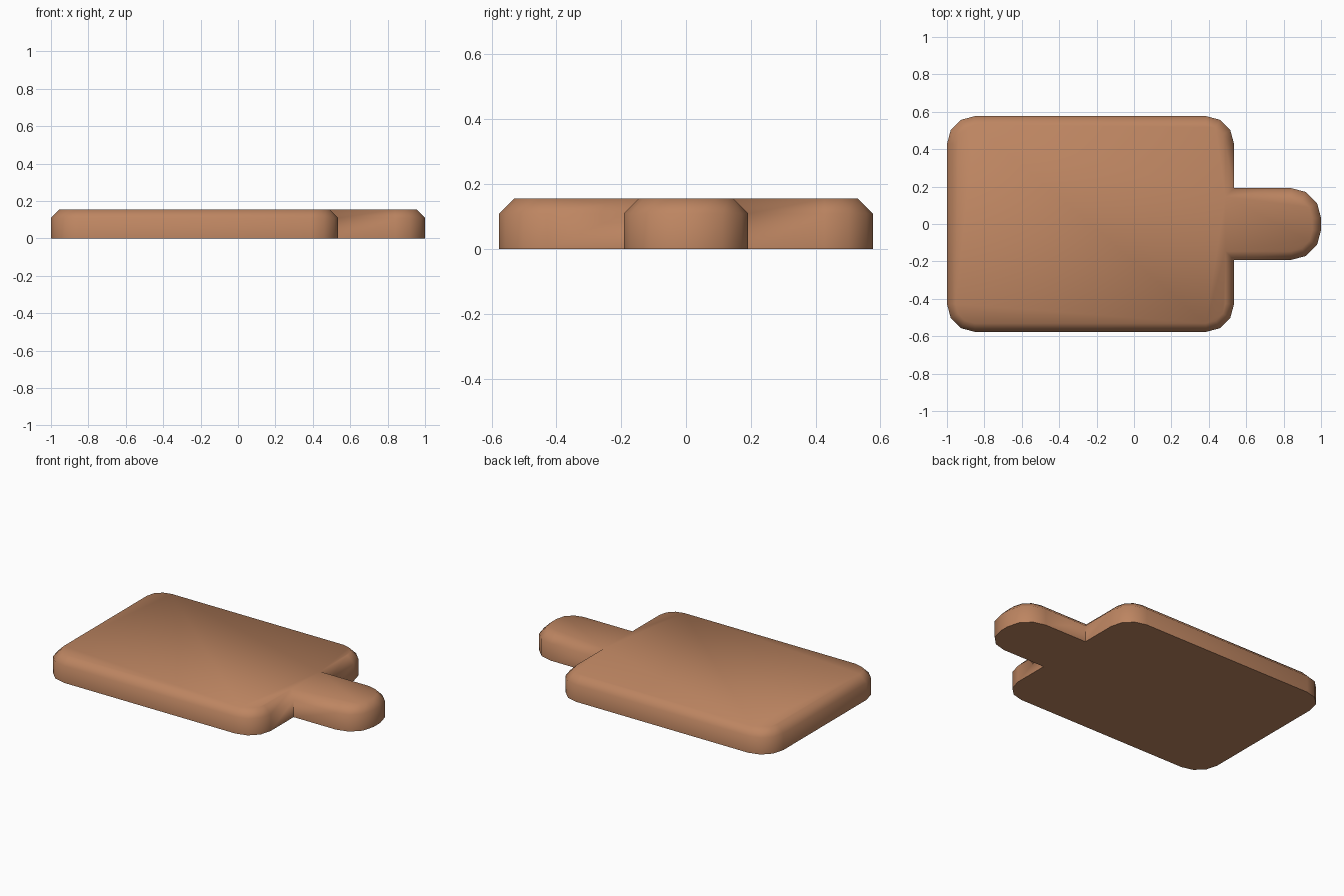
import bpy, bmesh, math

if "Cube" in bpy.data.objects:
    bpy.data.objects.remove(bpy.data.objects["Cube"])

HEIGHT, CHAMFER = 0.155, 0.046
BODY_X0, BODY_X1, BODY_Y = -1.0, 0.535, 0.577
GRIP_X, GRIP_Y = 1.0, 0.192


def arc(cx, cy, r, start):
    """Quarter corner in three straight segments."""
    return [(cx + r * math.cos(math.radians(start + 30 * i)),
             cy + r * math.sin(math.radians(start + 30 * i))) for i in range(4)]


def outline(d):
    """Board-with-handle outline, moved inward by d."""
    rb, rg = 0.15, 0.16
    half = arc(GRIP_X - rg, GRIP_Y - rg, rg - d, 0)        # rounded handle end
    half.append((BODY_X1 - d, GRIP_Y - d))                 # inner neck corner
    half += arc(BODY_X1 - rb, BODY_Y - rb, rb - d, 0)      # body corners
    half += arc(BODY_X0 + rb, BODY_Y - rb, rb - d, 90)
    return half + [(x, -y) for x, y in reversed(half)]


# Board: flat bottom, straight wall, chamfered top edge
bm = bmesh.new()
rings = [[bm.verts.new((x, y, z)) for x, y in outline(d)]
         for d, z in ((0, 0), (0, HEIGHT - CHAMFER), (CHAMFER, HEIGHT))]
n = len(rings[0])
for low, high in zip(rings, rings[1:]):
    for i in range(n):
        j = (i + 1) % n
        bm.faces.new((low[i], low[j], high[j], high[i]))
bm.faces.new(rings[-1])
bm.faces.new(rings[0][::-1])
bmesh.ops.recalc_face_normals(bm, faces=bm.faces)
mesh = bpy.data.meshes.new("cutting_board")
bm.to_mesh(mesh)
bm.free()

board = bpy.data.objects.new("cutting_board", mesh)
bpy.context.collection.objects.link(board)

# Wood colour
wood = bpy.data.materials.new("warm wood brown")
wood.diffuse_color = (0.51, 0.235, 0.12, 1)
wood.use_nodes = True
wood.node_tree.nodes["Principled BSDF"].inputs["Base Color"].default_value = wood.diffuse_color
mesh.materials.append(wood)

# Soft chamfer, crisp bottom edge and neck corners
bpy.context.view_layer.objects.active = board
board.select_set(True)
bpy.ops.object.shade_smooth_by_angle(angle=math.radians(60))
